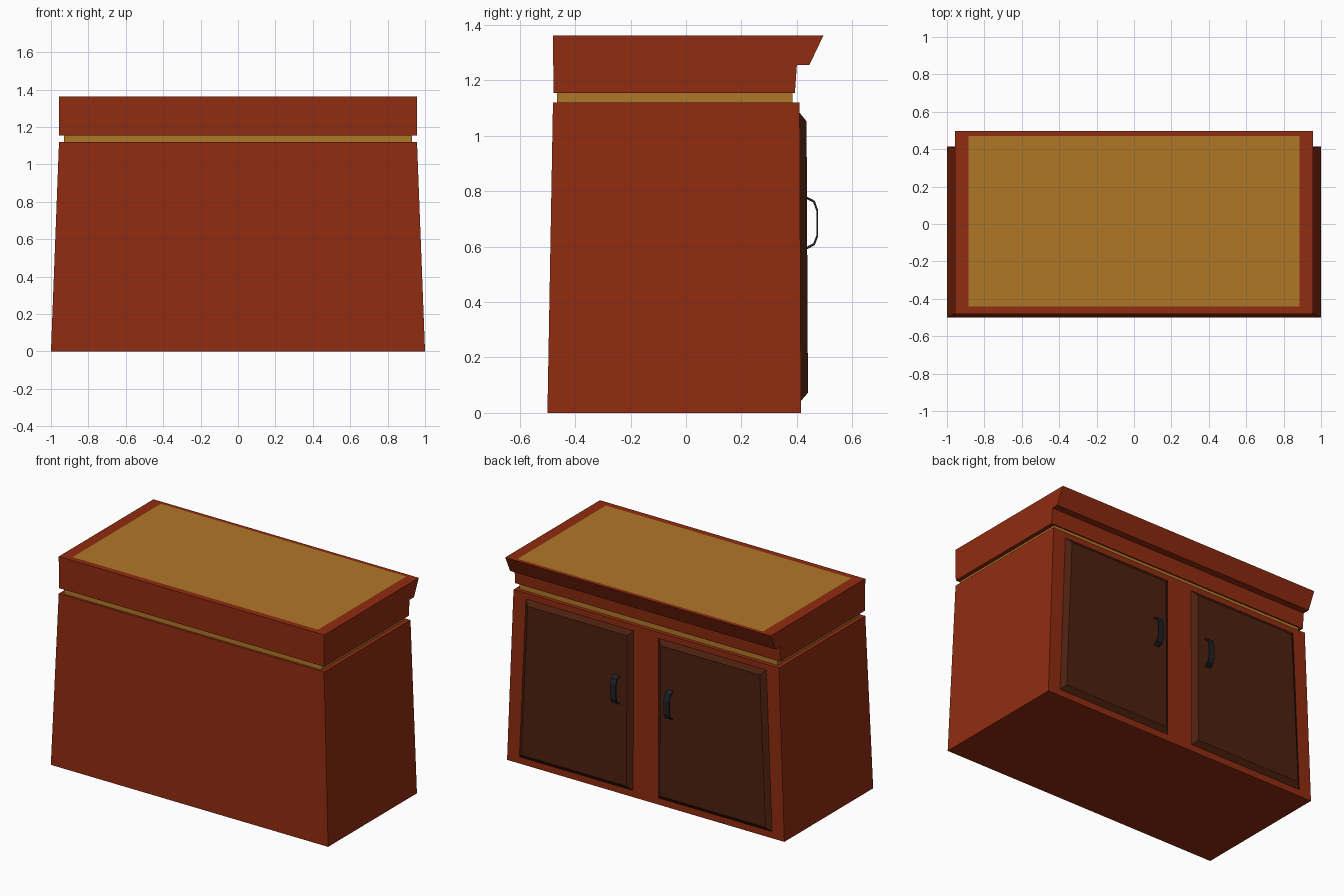
import bpy, bmesh, math

cube = bpy.data.objects.get("Cube")
if cube:
    bpy.data.objects.remove(cube, do_unlink=True)


def material(name, rgb):
    m = bpy.data.materials.new(name)
    m.use_nodes = True
    m.diffuse_color = (*rgb, 1)
    bsdf = next(n for n in m.node_tree.nodes if n.type == 'BSDF_PRINCIPLED')
    bsdf.inputs["Base Color"].default_value = (*rgb, 1)
    return m


RED = material("red_brown_wood", (0.28, 0.025, 0.005))
OCHRE = material("ochre_panel", (0.43, 0.185, 0.021))
BROWN = material("dark_brown_door", (0.075, 0.015, 0.005))
BLACK = material("black_metal", (0.012, 0.016, 0.02))


def finish(bm, name, *mats):
    bmesh.ops.recalc_face_normals(bm, faces=bm.faces)
    mesh = bpy.data.meshes.new(name)
    bm.to_mesh(mesh)
    bm.free()
    for m in mats:
        mesh.materials.append(m)
    obj = bpy.data.objects.new(name, mesh)
    bpy.context.scene.collection.objects.link(obj)
    return obj


def loft(loop_a, loop_b):
    """Closed solid between two matching loops of points."""
    bm = bmesh.new()
    a = [bm.verts.new(p) for p in loop_a]
    b = [bm.verts.new(p) for p in loop_b]
    bm.faces.new(a)
    bm.faces.new(b)
    n = len(a)
    for i in range(n):
        j = (i + 1) % n
        bm.faces.new((a[i], a[j], b[j], b[i]))
    return bm


def rect(x, y0, y1, z):
    return [(-x, y0, z), (x, y0, z), (x, y1, z), (-x, y1, z)]


# Tapered cabinet body and the recessed band above it
finish(loft(rect(1, -0.5, 0.415, 0), rect(0.957, -0.48, 0.41, 1.12)), "cabinet_body", RED)
finish(loft(rect(0.93, -0.465, 0.385, 1.115), rect(0.93, -0.465, 0.385, 1.16)), "recessed_band", OCHRE)

# Counter top: side profile with an overhanging back lip
profile = [(-0.478, 1.155), (0.393, 1.155), (0.4, 1.255),
           (0.445, 1.255), (0.496, 1.362), (-0.48, 1.362)]
bm = loft([(-0.957, y, z) for y, z in profile], [(0.957, y, z) for y, z in profile])
bmesh.ops.recalc_face_normals(bm, faces=bm.faces)
top = max(bm.faces, key=lambda f: f.calc_center_median().z)
bmesh.ops.inset_individual(bm, faces=[top], thickness=0.04)
for v in top.verts:
    v.co.x = math.copysign(0.885, v.co.x)
    v.co.y = 0.47 if v.co.y > 0 else -0.44
top.material_index = 1
finish(bm, "counter_top", RED, OCHRE)


# Raised bevelled doors on the back, mirrored left and right
def door_loop(side, inset, y_low, y_high):
    i = inset
    return [(side * (0.083 + i), y_low, 0.035 + i), (side * (0.92 - i), y_low, 0.035 + i),
            (side * (0.875 - i), y_high, 1.09 - i), (side * (0.083 + i), y_high, 1.09 - i)]


# Bent strap handle outline, in y and z
strap = [(0.433, 0.782), (0.465, 0.765), (0.477, 0.73),
         (0.477, 0.638), (0.465, 0.606), (0.433, 0.588)]
inner = [(y - 0.006, 0.685 + (z - 0.685) * 0.93) for y, z in strap]
outline = strap + inner[::-1]

for label, side in (("left", 1), ("right", -1)):
    finish(loft(door_loop(side, 0, 0.408, 0.404), door_loop(side, 0.038, 0.44, 0.435)),
           label + "_door", BROWN)
    x = side * 0.193
    finish(loft([(x - 0.02, y, z) for y, z in outline], [(x + 0.02, y, z) for y, z in outline]),
           label + "_door_handle", BLACK)
